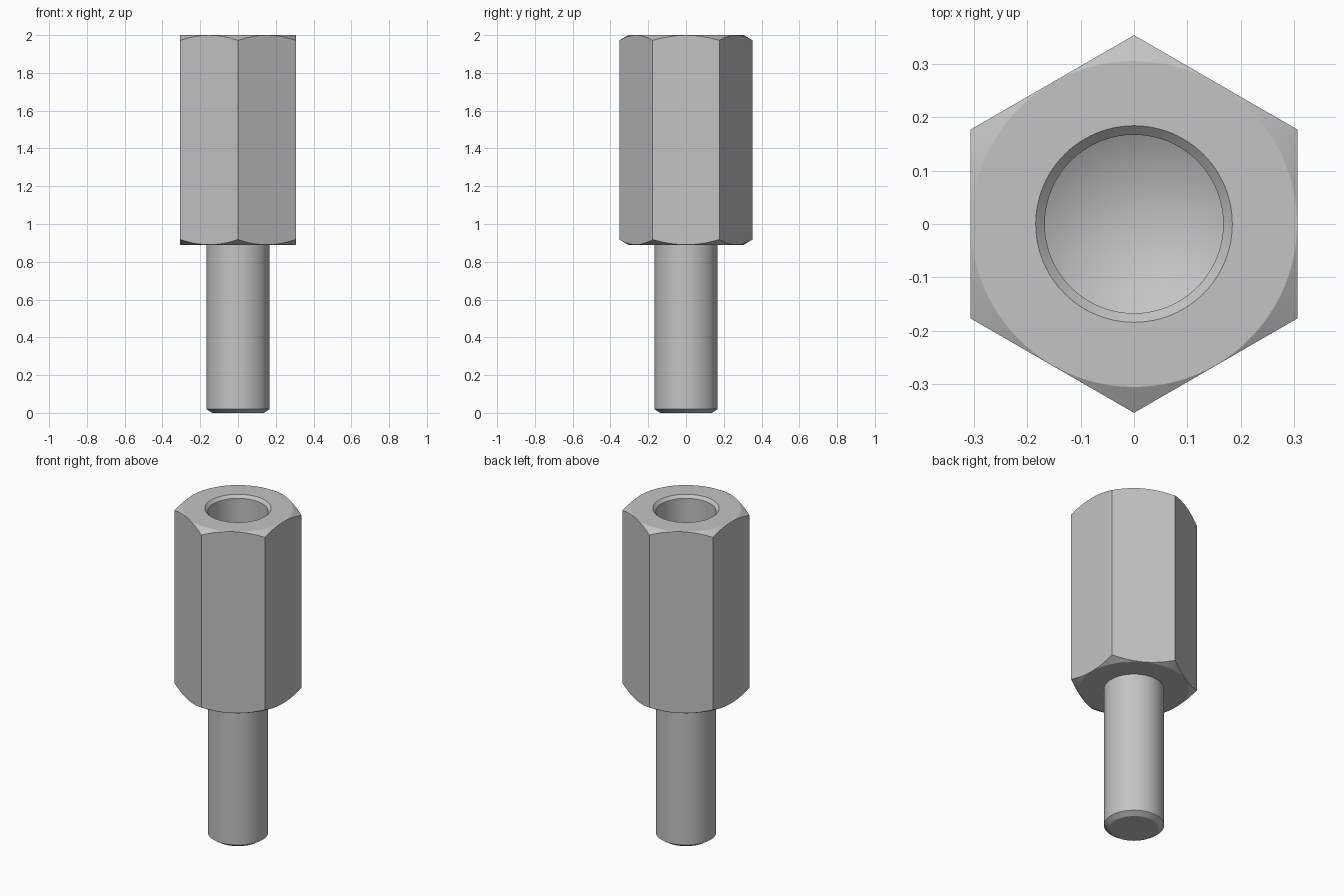
import bpy, bmesh, math

cube = bpy.data.objects.get("Cube")
if cube:
    bpy.data.objects.remove(cube, do_unlink=True)

APOTHEM = 0.306
TOP, SHOULDER = 2.0, 0.89
BORE_R, STUD_R = 0.167, 0.167
TAN30 = math.tan(math.radians(30))

steel = bpy.data.materials.new("grey metal")
steel.use_nodes = True
colour = (0.55, 0.55, 0.55, 1)
steel.diffuse_color = colour
steel.node_tree.nodes["Principled BSDF"].inputs["Base Color"].default_value = colour


def make_object(name, bm):
    bmesh.ops.recalc_face_normals(bm, faces=bm.faces)
    mesh = bpy.data.meshes.new(name)
    bm.to_mesh(mesh)
    bm.free()
    mesh.materials.append(steel)
    obj = bpy.data.objects.new(name, mesh)
    bpy.context.collection.objects.link(obj)
    return obj


def lathe(name, profile, steps=96):
    """Revolve a radius/height profile that begins and ends on the axis."""
    bm = bmesh.new()
    verts = [bm.verts.new((r, 0, z)) for r, z in profile]
    edges = [bm.edges.new(pair) for pair in zip(verts, verts[1:])]
    bmesh.ops.spin(bm, geom=verts + edges, cent=(0, 0, 0), axis=(0, 0, 1),
                   angle=math.tau, steps=steps, use_duplicate=False)
    bmesh.ops.remove_doubles(bm, verts=bm.verts, dist=1e-5)
    return make_object(name, bm)


def activate(obj):
    bpy.ops.object.select_all(action="DESELECT")
    obj.select_set(True)
    bpy.context.view_layer.objects.active = obj


# Turned blank: blind drilled bore, countersink and 30 degree end chamfers
outer, rim = 0.4, APOTHEM - 0.001
drop = (outer - rim) * TAN30
bore_floor = 1.2
body = lathe("hex_body", [
    (0, bore_floor - BORE_R * TAN30), (BORE_R, bore_floor),
    (BORE_R, TOP - 0.017), (0.184, TOP),
    (rim, TOP), (outer, TOP - drop),
    (outer, SHOULDER + drop), (rim, SHOULDER), (0, SHOULDER)])

# Hexagonal prism trims the blank to six flats, with corners on the y axis
bm = bmesh.new()
corner_r = APOTHEM / math.cos(math.pi / 6)
corners = [bm.verts.new((corner_r * math.sin(i * math.pi / 3),
                         corner_r * math.cos(i * math.pi / 3), 0.5))
           for i in range(6)]
base = bm.faces.new(corners)
lifted = bmesh.ops.extrude_face_region(bm, geom=[base])["geom"]
bmesh.ops.translate(bm, vec=(0, 0, 2),
                    verts=[v for v in lifted if isinstance(v, bmesh.types.BMVert)])
prism = make_object("hex_cutter", bm)
prism.hide_render = True

activate(body)
trim = body.modifiers.new("hex trim", "BOOLEAN")
trim.operation = "INTERSECT"
trim.solver = "EXACT"
trim.object = prism
bpy.ops.object.modifier_apply(modifier=trim.name)
bpy.data.objects.remove(prism, do_unlink=True)

# Plain stud with a chamfered end
stud = lathe("stud", [(0, 0), (STUD_R - 0.03, 0), (STUD_R, 0.02),
                      (STUD_R, SHOULDER + 0.01), (0, SHOULDER + 0.01)])

for part in (body, stud):
    activate(part)
    bpy.ops.object.shade_smooth_by_angle(angle=math.radians(25))
